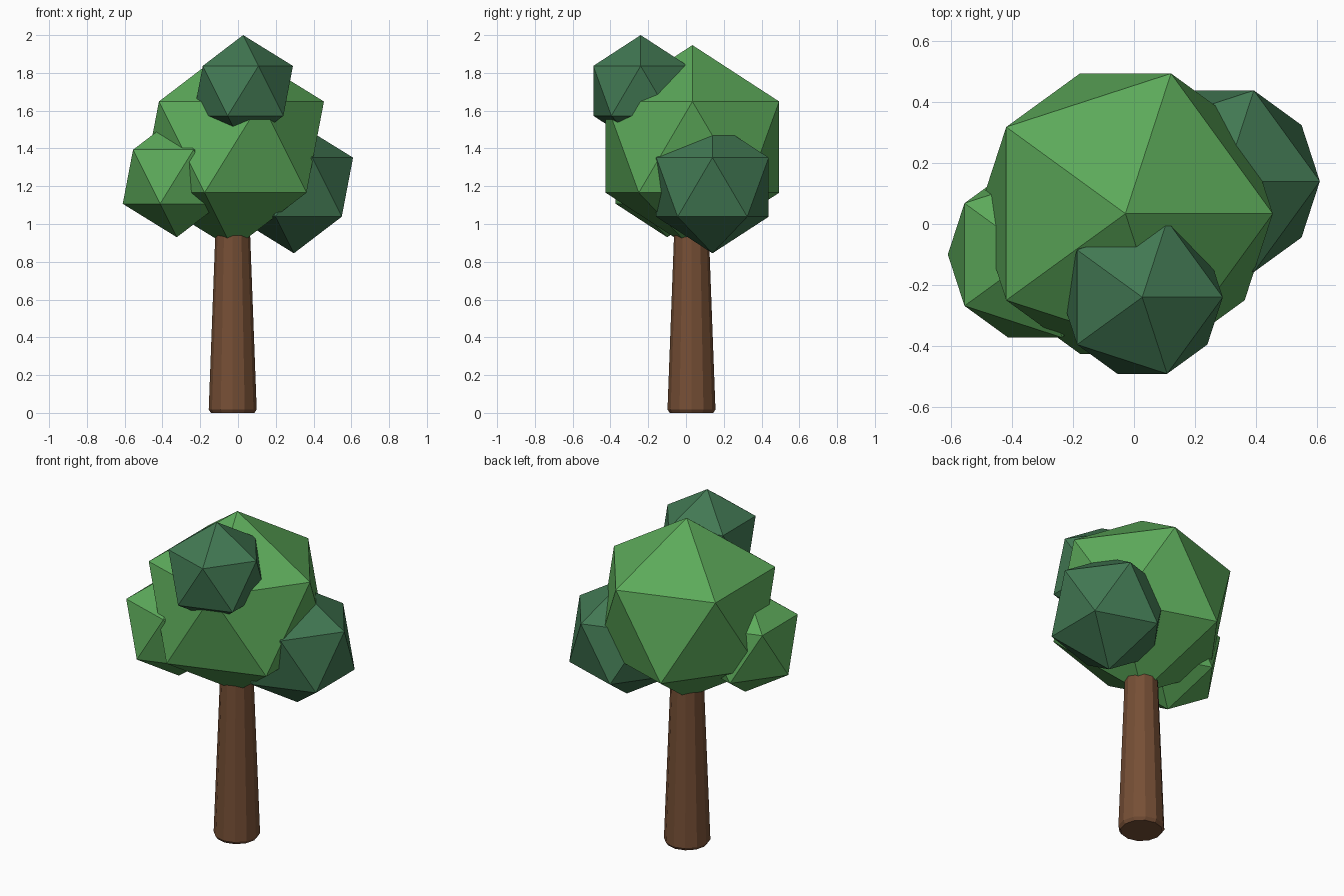
import bpy, bmesh
from math import cos, sin, tau

if "Cube" in bpy.data.objects:
    bpy.data.objects.remove(bpy.data.objects["Cube"])


def material(name, rgb):
    m = bpy.data.materials.new(name)
    m.diffuse_color = (*rgb, 1)
    m.use_nodes = True
    m.node_tree.nodes["Principled BSDF"].inputs["Base Color"].default_value = m.diffuse_color
    return m


leaf_light = material("light green leaves", (0.107, 0.400, 0.102))
leaf_dark = material("dark green leaves", (0.054, 0.188, 0.086))
bark = material("brown bark", (0.181, 0.078, 0.036))


def add_object(name, bm, mat):
    bmesh.ops.recalc_face_normals(bm, faces=bm.faces)
    me = bpy.data.meshes.new(name)
    bm.to_mesh(me)
    bm.free()
    me.materials.append(mat)
    ob = bpy.data.objects.new(name, me)
    bpy.context.collection.objects.link(ob)
    return ob


def foliage(name, centre, radius, mat):
    bm = bmesh.new()
    bmesh.ops.create_icosphere(bm, subdivisions=1, radius=radius)
    add_object(name, bm, mat).location = centre


# Foliage: four icosahedra
foliage("main_foliage", (-0.028, 0.034, 1.407), 0.54, leaf_light)
foliage("left_foliage", (-0.324, -0.10, 1.25), 0.32, leaf_light)
foliage("right_foliage", (0.296, 0.14, 1.195), 0.35, leaf_dark)
foliage("top_foliage", (0.027, -0.24, 1.705), 0.295, leaf_dark)

# Trunk: tapered 12-sided column with a small chamfer at the foot
SIDES = 12
profile = [(0.115, 0.0), (0.127, 0.018), (0.089, 1.03)]
bm = bmesh.new()
rings = [[bm.verts.new((r * cos(tau * i / SIDES), r * sin(tau * i / SIDES), z))
          for i in range(SIDES)] for r, z in profile]
for low, high in zip(rings, rings[1:]):
    for i in range(SIDES):
        j = (i + 1) % SIDES
        bm.faces.new((low[i], low[j], high[j], high[i]))
bm.faces.new(rings[0])
bm.faces.new(rings[-1])
add_object("trunk", bm, bark).location = (-0.028, 0.029, 0)
